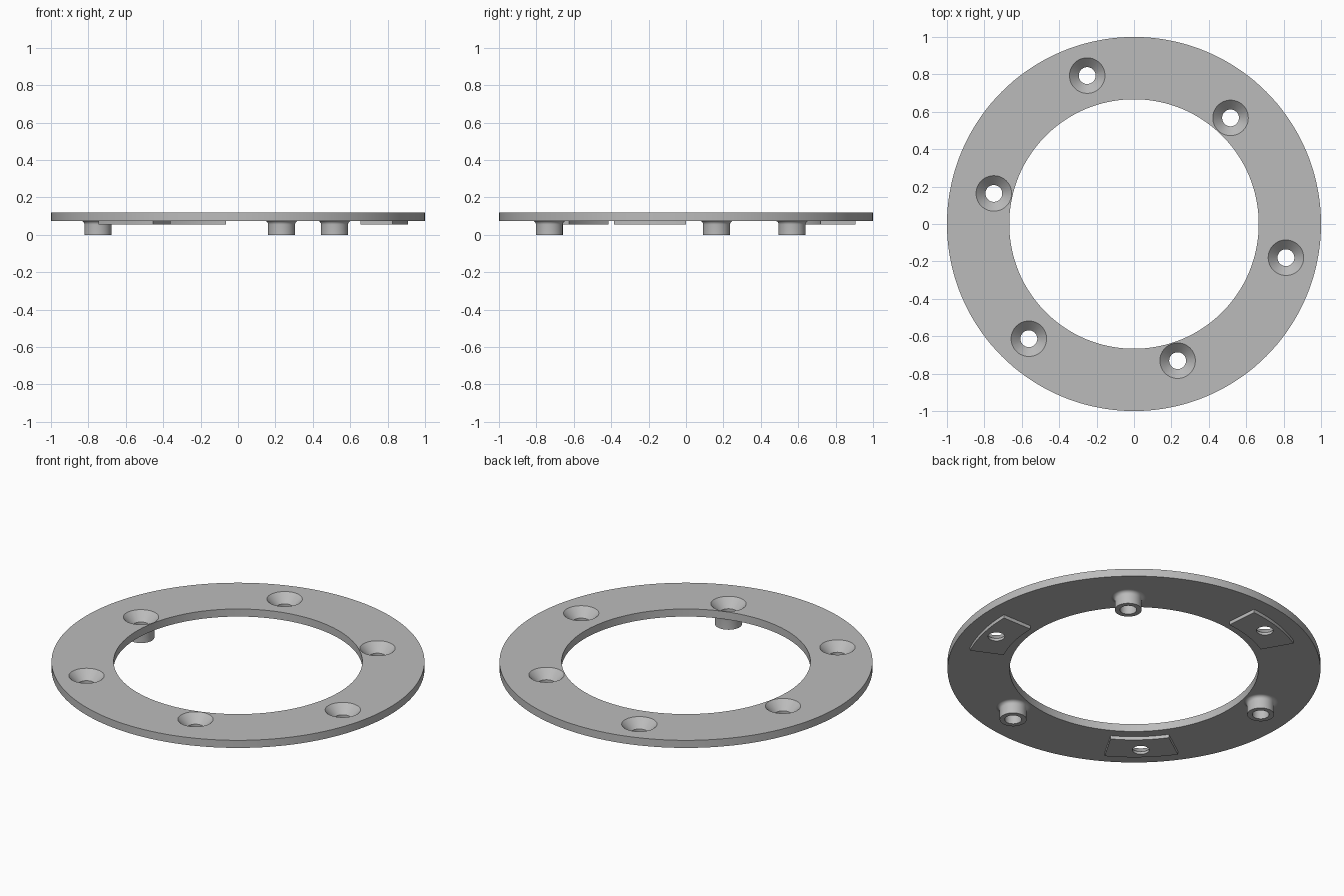
import bpy, bmesh
from math import sin, cos, pi, radians

if "Cube" in bpy.data.objects:
    bpy.data.objects.remove(bpy.data.objects["Cube"], do_unlink=True)

# Heights and sizes
TOP, UNDER, PAD_BOTTOM = 0.12, 0.075, 0.055
HOLE_R, SINK_R, SINK_DEPTH = 0.045, 0.095, 0.05
BOSS_R, FILLET = 0.072, 0.02
BOSS_ANGLES = [radians(47.7 + 120 * i) for i in range(3)]
PAD_ANGLES = [radians(107.5 + 120 * i) for i in range(3)]
BOSS_ORBIT, PAD_ORBIT = 0.767, 0.832

grey = bpy.data.materials.new("plain grey")
grey.use_nodes = True
grey.diffuse_color = (0.5, 0.5, 0.5, 1)
grey.node_tree.nodes["Principled BSDF"].inputs["Base Color"].default_value = (0.5, 0.5, 0.5, 1)


def polar(r, a):
    return r * cos(a), r * sin(a)


def lathe(bm, profile, centre=(0, 0), steps=48):
    """Revolve a closed (radius, height) profile around a vertical axis."""
    rings = []
    for s in range(steps):
        a = 2 * pi * s / steps
        rings.append([bm.verts.new((centre[0] + r * cos(a), centre[1] + r * sin(a), z))
                      for r, z in profile])
    n = len(profile)
    for s in range(steps):
        p, q = rings[s], rings[(s + 1) % steps]
        for i in range(n):
            j = (i + 1) % n
            if profile[i][0] or profile[j][0]:
                bm.faces.new((p[i], q[i], q[j], p[j]))


def finish(bm, name):
    bmesh.ops.remove_doubles(bm, verts=bm.verts, dist=1e-5)
    bmesh.ops.dissolve_degenerate(bm, edges=bm.edges, dist=1e-6)
    bmesh.ops.recalc_face_normals(bm, faces=bm.faces)
    mesh = bpy.data.meshes.new(name)
    bm.to_mesh(mesh)
    bm.free()
    mesh.materials.append(grey)
    obj = bpy.data.objects.new(name, mesh)
    bpy.context.collection.objects.link(obj)
    return obj


def activate(obj):
    bpy.ops.object.select_all(action='DESELECT')
    obj.select_set(True)
    bpy.context.view_layer.objects.active = obj


# Countersunk screw hole cutters
sink_z = TOP - SINK_DEPTH
over = 0.01
bm = bmesh.new()
for angles, orbit in ((BOSS_ANGLES, BOSS_ORBIT), (PAD_ANGLES, PAD_ORBIT)):
    for a in angles:
        lathe(bm, [(0, -over), (HOLE_R, -over), (HOLE_R, sink_z), (SINK_R, TOP),
                   (SINK_R, TOP + over), (0, TOP + over)], polar(orbit, a))
cutter = finish(bm, "hole_cutter")
cutter.hide_render = True

# Flat ring
bm = bmesh.new()
lathe(bm, [(0.667, UNDER), (1, UNDER), (1, TOP), (0.667, TOP)], steps=144)
ring = finish(bm, "ring_plate")

# Raised curved pads on the underside
pads = []
for k, mid in enumerate(PAD_ANGLES):
    bm = bmesh.new()
    arc = [mid + radians(12.5) * (i / 6 - 1) for i in range(13)]
    outline = [polar(0.91, a) for a in arc] + [polar(0.723, a) for a in reversed(arc)]
    base = bm.faces.new([bm.verts.new((x, y, PAD_BOTTOM)) for x, y in outline])
    grown = bmesh.ops.extrude_face_region(bm, geom=[base], use_keep_orig=True)
    for v in grown["geom"]:
        if isinstance(v, bmesh.types.BMVert):
            v.co.z = UNDER
    pads.append(finish(bm, f"pad_{k + 1}"))

# Cut the screw holes
for obj in [ring] + pads:
    activate(obj)
    mod = obj.modifiers.new("holes", 'BOOLEAN')
    mod.operation = 'DIFFERENCE'
    mod.solver = 'EXACT'
    mod.object = cutter
    bpy.ops.object.modifier_apply(modifier=mod.name)
bpy.data.objects.remove(cutter, do_unlink=True)

# Hollow screw bosses with a fillet under the plate
fillet = [(BOSS_R + FILLET * (1 - cos(t)), UNDER - FILLET * (1 - sin(t)))
          for t in (pi / 2 * i / 6 for i in range(7))]
bosses = []
for k, a in enumerate(BOSS_ANGLES):
    bm = bmesh.new()
    lathe(bm, [(HOLE_R + UNDER - sink_z, UNDER), (HOLE_R, sink_z), (HOLE_R, 0), (BOSS_R, 0)]
          + fillet, polar(BOSS_ORBIT, a))
    bosses.append(finish(bm, f"boss_{k + 1}"))

# Smooth curved walls, crisp edges
for obj in [ring] + pads + bosses:
    activate(obj)
    bpy.ops.object.shade_smooth_by_angle(angle=radians(30))
